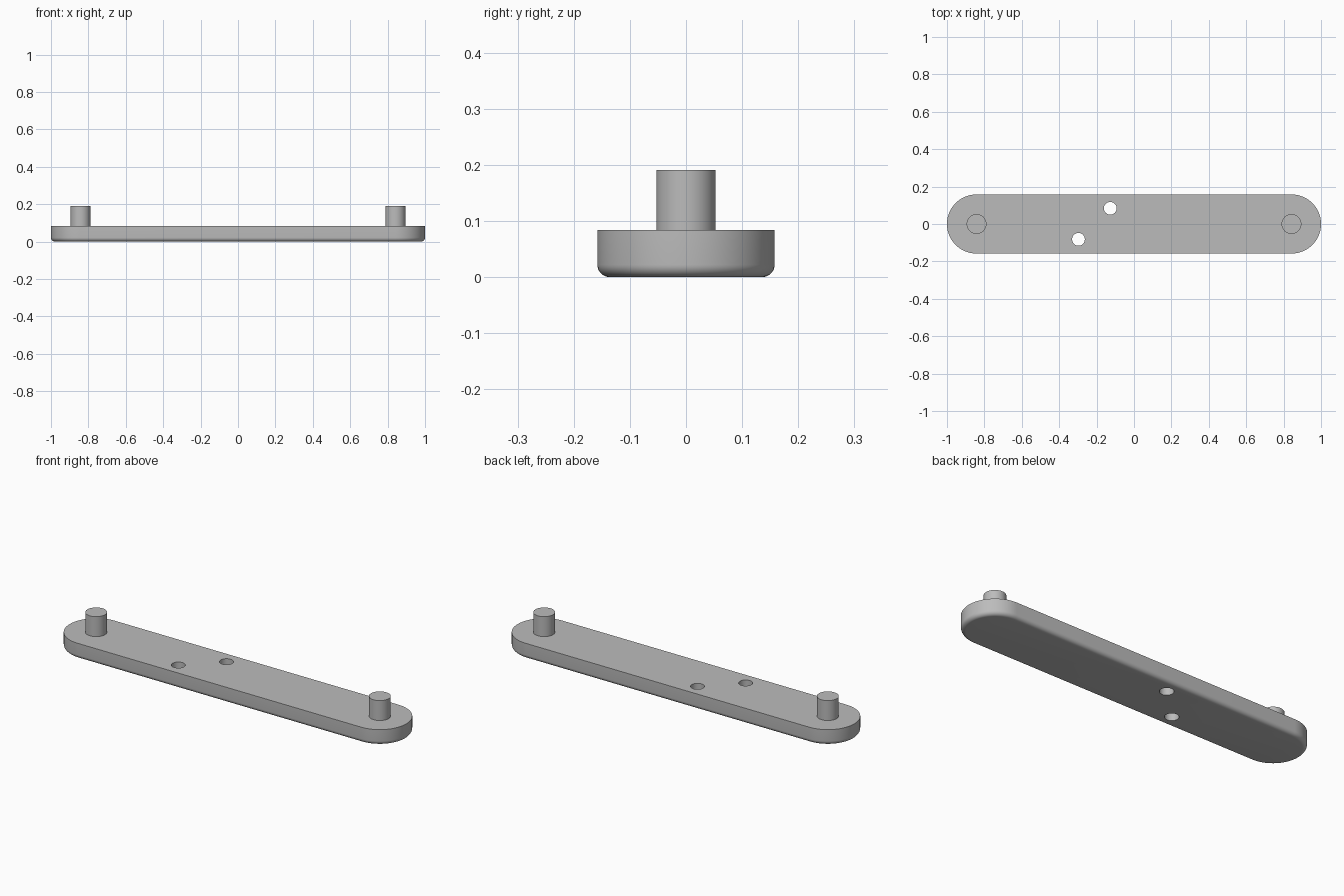
import bpy
import bmesh
from math import sin, cos, pi, radians

if "Cube" in bpy.data.objects:
    bpy.data.objects.remove(bpy.data.objects["Cube"])

PIN_X = 0.842          # centres of the rounded ends and of the pins
RADIUS = 0.158         # half width of the bar
HEIGHT = 0.084
FILLET = 0.022

grey = bpy.data.materials.new("plain grey")
grey.use_nodes = True
colour = (0.5, 0.5, 0.5, 1)
grey.diffuse_color = colour
grey.node_tree.nodes["Principled BSDF"].inputs["Base Color"].default_value = colour


def smooth(obj):
    bpy.ops.object.select_all(action="DESELECT")
    obj.select_set(True)
    bpy.context.view_layer.objects.active = obj
    bpy.ops.object.shade_smooth_by_angle(angle=radians(35))


def cylinder(name, x, y, radius, bottom, top):
    bpy.ops.mesh.primitive_cylinder_add(
        vertices=64, radius=radius, depth=top - bottom,
        location=(x, y, (bottom + top) / 2))
    obj = bpy.context.object
    obj.name = name
    obj.data.materials.append(grey)
    return obj


def slot_ring(bm, radius, z, steps=40):
    """One outline of the bar: two half circles joined by straight sides."""
    verts = []
    for side in (1, -1):
        for i in range(steps + 1):
            a = -pi / 2 + pi * i / steps
            verts.append(bm.verts.new(
                (side * (PIN_X + radius * cos(a)), side * radius * sin(a), z)))
    return verts


# Bar: stacked outlines with a rounded lower edge
bm = bmesh.new()
rings = []
for i in range(9):
    a = pi / 2 * i / 8
    rings.append(slot_ring(bm, RADIUS - FILLET * (1 - sin(a)), FILLET * (1 - cos(a))))
rings.append(slot_ring(bm, RADIUS, HEIGHT))
for low, high in zip(rings, rings[1:]):
    for i in range(len(low)):
        j = (i + 1) % len(low)
        bm.faces.new((low[i], low[j], high[j], high[i]))
bm.faces.new(rings[-1])
bm.faces.new(rings[0][::-1])
bmesh.ops.recalc_face_normals(bm, faces=bm.faces)
mesh = bpy.data.meshes.new("bar")
bm.to_mesh(mesh)
bm.free()
bar = bpy.data.objects.new("bar", mesh)
bpy.context.collection.objects.link(bar)
mesh.materials.append(grey)

# Two through holes, set diagonally
for n, (x, y) in enumerate([(-0.127, 0.084), (-0.297, -0.082)]):
    cutter = cylinder(f"hole_cutter_{n + 1}", x, y, 0.034, -0.1, 0.2)
    cutter.hide_render = True
    cut = bar.modifiers.new("hole", "BOOLEAN")
    cut.operation = "DIFFERENCE"
    cut.solver = "EXACT"
    cut.object = cutter
    bpy.context.view_layer.objects.active = bar
    bpy.ops.object.modifier_apply(modifier=cut.name)
    bpy.data.objects.remove(cutter)
smooth(bar)

# Pins standing on the two ends
for name, x in (("left_pin", PIN_X), ("right_pin", -PIN_X)):
    smooth(cylinder(name, x, 0, 0.053, HEIGHT - 0.01, 0.191))
